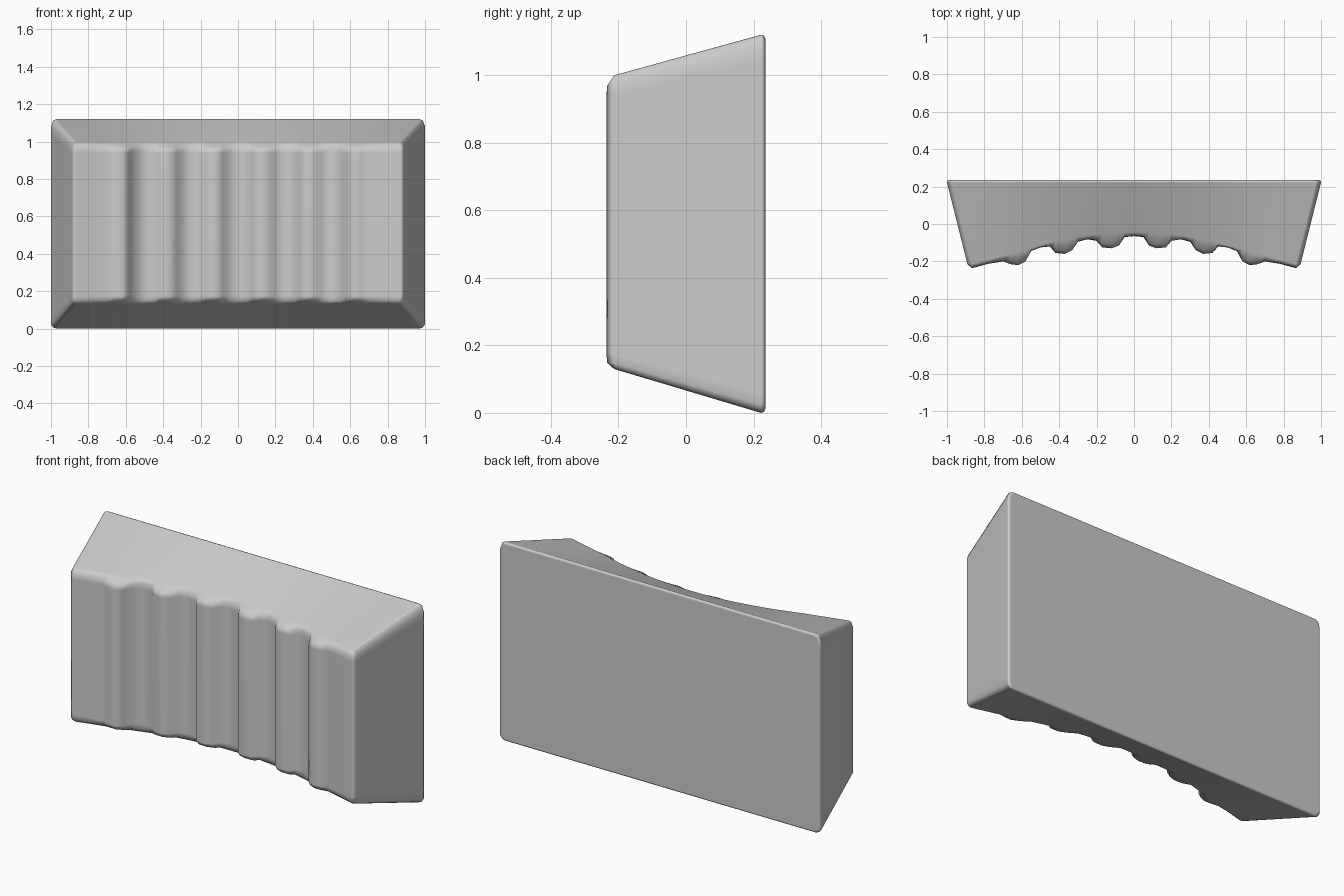
import bpy, bmesh

if "Cube" in bpy.data.objects:
    bpy.data.objects.remove(bpy.data.objects["Cube"])

# Half profile of the ribbed concave front (x, y), mirrored below
HALF = [(0, -.065), (.05, -.07), (.08, -.115), (.12, -.13), (.17, -.125), (.2, -.09),
        (.25, -.082), (.3, -.095), (.33, -.14), (.37, -.16), (.42, -.155), (.45, -.12),
        (.5, -.125), (.55, -.145), (.58, -.2), (.62, -.22), (.66, -.215), (.7, -.2),
        (.78, -.213), (.865, -.236), (.89, -.216)]
PROFILE = [(-x, y) for x, y in HALF[:0:-1]] + HALF
# Rows up the front face: height, how much of the rib shows, set-back of the rim
ROWS = [(.13, 0, .02), (.148, .7, .002), (.175, 1, 0), (.94, 1, 0), (.97, .7, .002), (1.0, 0, .02)]
NX, NZ = len(PROFILE), len(ROWS)


def arc(x):
    x = abs(x)
    return -.065 - .275 * x * x if x < .6 else -.164 - .26 * (x - .6)


bm = bmesh.new()

# Ribbed front grid
grid = []
for j, (z, rib, back) in enumerate(ROWS):
    row = []
    for i, (x, y) in enumerate(PROFILE):
        corner = i in (0, NX - 1) and j in (0, NZ - 1)
        if i in (0, NX - 1):
            yy = y
        else:
            yy = arc(x) + back + rib * (y - arc(x))
            yy = max(yy, -.236)
        s = .988 if corner else 1
        row.append(bm.verts.new((x * s, yy, .565 + (z - .565) * s)))
    grid.append(row)
for j in range(NZ - 1):
    for i in range(NX - 1):
        bm.faces.new((grid[j][i], grid[j][i + 1], grid[j + 1][i + 1], grid[j + 1][i]))

# Flared sides: front outline bridged to the larger back outline
outline = (grid[0][:-1] + [r[-1] for r in grid[:-1]] + grid[-1][:0:-1]
           + [r[0] for r in grid[:0:-1]])


def back_loop(y, inset):
    loop = []
    for v in outline:
        x, z = v.co.x / .89, (v.co.z - .565) / .435
        loop.append(bm.verts.new((x * (1 - inset), y, .56 + z * (.56 - inset))))
    return loop


loops = [outline, back_loop(.222, 0), back_loop(.231, .003), back_loop(.235, .012)]
for a, b in zip(loops, loops[1:]):
    for k in range(len(a)):
        n = (k + 1) % len(a)
        bm.faces.new((a[k], b[k], b[n], a[n]))
bm.faces.new(loops[-1])
bmesh.ops.recalc_face_normals(bm, faces=bm.faces)

mesh = bpy.data.meshes.new("ribbed_block")
bm.to_mesh(mesh)
bm.free()
block = bpy.data.objects.new("ribbed_block", mesh)
bpy.context.collection.objects.link(block)

# Soft shading with flat-looking large faces
for p in mesh.polygons:
    p.use_smooth = True
wn = block.modifiers.new("weighted_normals", 'WEIGHTED_NORMAL')
wn.weight = 60
